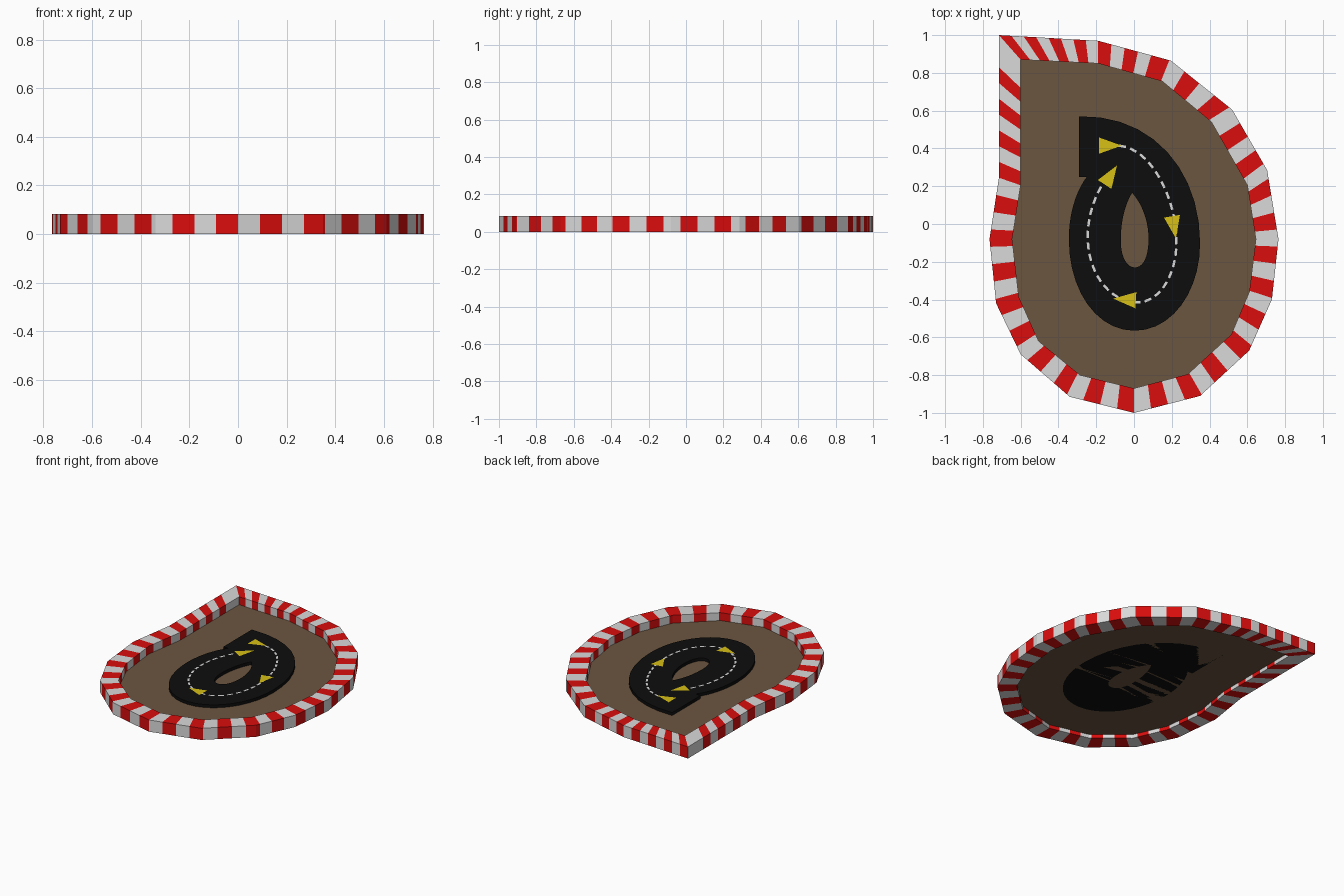
import bpy, math
from mathutils import Vector

if "Cube" in bpy.data.objects:
    bpy.data.objects.remove(bpy.data.objects["Cube"])

WALL_H, GROUND_Z, TRACK_Z = 0.083, 0.027, 0.048


def material(name, rgb):
    m = bpy.data.materials.new(name)
    m.diffuse_color = (*rgb, 1)
    m.use_nodes = True
    m.node_tree.nodes["Principled BSDF"].inputs["Base Color"].default_value = m.diffuse_color
    return m


white = material("white", (0.7, 0.7, 0.7))
red = material("red", (0.7, 0.004, 0.004))
brown = material("brown_dirt", (0.15, 0.094, 0.052))
black = material("black_asphalt", (0.004, 0.004, 0.004))
yellow = material("yellow", (0.68, 0.53, 0.008))


def mesh_object(name, verts, faces, mats, ids=None):
    me = bpy.data.meshes.new(name)
    me.from_pydata(verts, [], faces)
    for m in mats:
        me.materials.append(m)
    if ids:
        for p, i in zip(me.polygons, ids):
            p.material_index = i
    ob = bpy.data.objects.new(name, me)
    bpy.context.collection.objects.link(ob)
    return ob


# Wall outline, counter-clockwise from the front tip
outer = [(0, -1), (.35, -.91), (.61, -.67), (.73, -.4), (.765, -.08), (.705, .285),
         (.52, .605), (.195, .865), (-.19, .97), (-.715, 1), (-.715, .245),
         (-.765, -.08), (-.73, -.42), (-.6, -.69), (-.34, -.915)]
inner = [(0, -.87), (.285, -.795), (.515, -.585), (.61, -.36), (.645, -.08), (.6, .205),
         (.41, .54), (.15, .755), (-.19, .85), (-.6, .87), (-.6, .205),
         (-.645, -.08), (-.61, -.385), (-.505, -.62), (-.285, -.8)]
N = len(outer)


def on_line(pts, u):
    i = int(u)
    return Vector(pts[i % N]).lerp(Vector(pts[(i + 1) % N]), u - i)


cum = [0]
for i in range(N):
    cum.append(cum[-1] + (Vector(outer[(i + 1) % N]) - Vector(outer[i])).length)


def arc(u):
    i = min(int(u), N - 1)
    return cum[i] + (u - i) * (cum[i + 1] - cum[i])


def param(s):
    i = max(k for k in range(N) if cum[k] <= s + 1e-9)
    return i + (s - cum[i]) / (cum[i + 1] - cum[i])


# Stripe edges: equal stripes between anchor positions (end position, stripe count)
edges, start = [0.0], 0.0
for end, count in [(2.1, 8), (4.88, 10), (5.78, 4), (6.78, 4), (7.27, 2), (8, 4),
                   (9, 8), (9.225, 1), (10, 7), (15, 18)]:
    a, b = arc(start), arc(end)
    edges += [param(a + (b - a) * k / count) for k in range(1, count + 1)]
    start = end

# Striped wall: rings cut at every stripe edge and corner
cuts = []
for u in sorted(edges + list(range(N))):
    if u < N - 1e-4 and (not cuts or u - cuts[-1] > 1e-4):
        cuts.append(u)
verts, faces, ids = [], [], []
n = len(cuts)
for k, u in enumerate(cuts):
    o, i = on_line(outer, u), on_line(inner, u)
    verts += [(*o, 0), (*o, WALL_H), (*i, WALL_H), (*i, 0)]
    mid = (u + (cuts[k + 1] if k + 1 < n else N)) / 2
    colour = (sum(e <= mid for e in edges) - 1) % 2
    p, q = 4 * k, 4 * ((k + 1) % n)
    for j in range(4):
        h = (j + 1) % 4
        faces.append((p + j, q + j, q + h, p + h))
        ids.append(colour)
mesh_object("striped_wall", verts, faces, [white, red], ids)

# Dirt floor
mesh_object("dirt_floor", [(*p, GROUND_Z) for p in inner], [tuple(range(N))], [brown])


def bezier_path(start, segs, steps=10):
    """Chain of cubic segments, each (handle, handle, end)."""
    pts, p0 = [Vector(start)], Vector(start)
    for a, b, c in segs:
        a, b, c = Vector(a), Vector(b), Vector(c)
        for k in range(1, steps + 1):
            t = k / steps
            r = 1 - t
            pts.append(p0 * r**3 + a * 3 * r * r * t + b * 3 * r * t * t + c * t**3)
        p0 = c
    return pts


# Asphalt loop with a drop-shaped hole
track_outer = bezier_path((-.29, .57), [
    ((.1, .58), (.35, .28), (.35, -.1)),
    ((.35, -.36), (.2, -.565), (.003, -.565)),
    ((-.2, -.565), (-.345, -.35), (-.345, -.08)),
    ((-.345, .05), (-.31, .17), (-.25, .25))]) + [Vector((-.29, .25))]
track_hole = bezier_path((-.01, .165), [
    ((.04, .11), (.077, .02), (.077, -.08)),
    ((.077, -.17), (.05, -.23), (.005, -.23)),
    ((-.04, -.23), (-.07, -.17), (-.07, -.09)),
    ((-.07, .01), (-.05, .1), (-.01, .165))])[:-1]
cu = bpy.data.curves.new("asphalt_track", 'CURVE')
cu.dimensions, cu.fill_mode = '2D', 'BOTH'
cu.extrude = (TRACK_Z - GROUND_Z) / 2
for pts in (track_outer, track_hole):
    sp = cu.splines.new('POLY')
    sp.points.add(len(pts) - 1)
    for pt, p in zip(sp.points, pts):
        pt.co = (p.x, p.y, 0, 1)
    sp.use_cyclic_u = True
cu.materials.append(black)
track = bpy.data.objects.new("asphalt_track", cu)
bpy.context.collection.objects.link(track)
track.location.z = (TRACK_Z + GROUND_Z) / 2
bpy.context.view_layer.objects.active = track
track.select_set(True)
bpy.ops.object.convert(target='MESH')

# Dashed centre line
line = bezier_path((-.08, .415), [
    ((.1, .4), (.225, .12), (.225, -.09)),
    ((.225, -.28), (.13, -.415), (.02, -.415)),
    ((-.13, -.415), (-.245, -.26), (-.245, -.07)),
    ((-.245, .06), (-.2, .17), (-.13, .27))], 40)
dist = [0]
for a, b in zip(line, line[1:]):
    dist.append(dist[-1] + (b - a).length)


def along(s):
    i = max(k for k in range(len(line) - 1) if dist[k] <= s)
    return line[i].lerp(line[i + 1], (s - dist[i]) / (dist[i + 1] - dist[i]))


verts, faces = [], []
period = dist[-1] / 31
for k in range(31):
    a, b = along(k * period), along((k + .62) * period)
    d = (b - a).normalized() * .0065
    side = Vector((-d.y, d.x))
    f = len(verts)
    verts += [(*p, TRACK_Z + .001) for p in (a - side, b - side, b + side, a + side)]
    faces.append((f, f + 1, f + 2, f + 3))
mesh_object("centre_line", verts, faces, [white])

# Direction arrows: tip and heading in degrees
verts, faces = [], []
for x, y, deg in [(-.065, .415, 0), (-.09, .31, 57), (.222, -.077, -80), (-.11, -.395, 176)]:
    d = Vector((math.cos(math.radians(deg)), math.sin(math.radians(deg))))
    side, tip = Vector((-d.y, d.x)) * .043, Vector((x, y))
    f = len(verts)
    verts += [(*p, TRACK_Z + .003) for p in (tip, tip - d * .12 + side, tip - d * .12 - side)]
    faces.append((f, f + 1, f + 2))
mesh_object("direction_arrows", verts, faces, [yellow])
